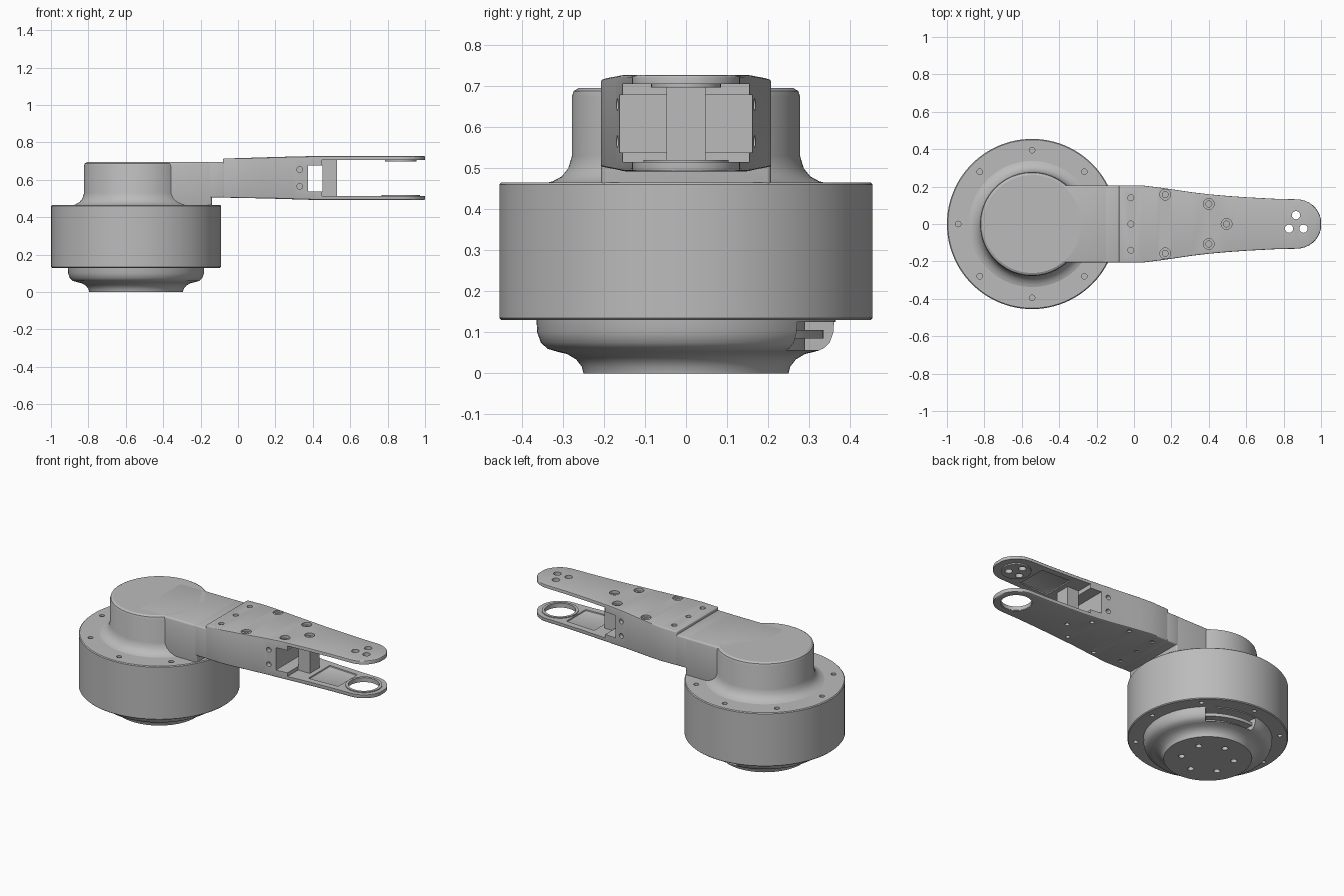
import bpy, bmesh
from math import sin, cos, radians, pi
from mathutils import Matrix, Vector

cube = bpy.data.objects.get("Cube")
if cube:
    bpy.data.objects.remove(cube)

metal = bpy.data.materials.new("grey_metal")
metal.use_nodes = True
GREY = (0.5, 0.5, 0.5, 1)
metal.diffuse_color = GREY
metal.node_tree.nodes["Principled BSDF"].inputs["Base Color"].default_value = GREY

AXIS = -0.545   # x of the motor axis
EYE = 0.87      # x of the fork eye centre


def finish(bm, name):
    bmesh.ops.recalc_face_normals(bm, faces=bm.faces)
    mesh = bpy.data.meshes.new(name)
    bm.to_mesh(mesh)
    bm.free()
    mesh.materials.append(metal)
    ob = bpy.data.objects.new(name, mesh)
    bpy.context.collection.objects.link(ob)
    return ob


def skin(name, rings):
    """Join closed rings of points into a capped solid."""
    bm = bmesh.new()
    loops = [[bm.verts.new(p) for p in ring] for ring in rings]
    n = len(loops[0])
    for a, b in zip(loops, loops[1:]):
        for i in range(n):
            j = (i + 1) % n
            bm.faces.new((a[i], a[j], b[j], b[i]))
    bm.faces.new(loops[0])
    bm.faces.new(loops[-1])
    return finish(bm, name)


def lathe(name, profile, n=96):
    return skin(name, [[(AXIS + r * cos(2 * pi * i / n), r * sin(2 * pi * i / n), z)
                        for i in range(n)] for r, z in profile])


def prism(name, outline, z0, z1):
    return skin(name, [[(x, y, z) for x, y in outline] for z in (z0, z1)])


def box(name, x0, x1, y0, y1, z0, z1):
    return prism(name, [(x0, y0), (x1, y0), (x1, y1), (x0, y1)], z0, z1)


def rods(name, spots, r, lo, hi, along_y=False, n=20):
    """Parallel cylinders; spots are (x, y), or (x, z) when along y."""
    bm = bmesh.new()
    mid = (lo + hi) / 2
    for u, v in spots:
        if along_y:
            m = Matrix.Translation((u, mid, v)) @ Matrix.Rotation(pi / 2, 4, 'X')
        else:
            m = Matrix.Translation((u, v, mid))
        bmesh.ops.create_cone(bm, cap_ends=True, segments=n, radius1=r,
                              radius2=r, depth=hi - lo, matrix=m)
    return finish(bm, name)


def apply(ob, mod):
    bpy.context.view_layer.objects.active = ob
    bpy.ops.object.modifier_apply(modifier=mod.name)


def bevel(ob, width, segments=3, angle=40):
    mod = ob.modifiers.new("bevel", 'BEVEL')
    mod.width, mod.segments = width, segments
    mod.limit_method, mod.angle_limit = 'ANGLE', radians(angle)
    apply(ob, mod)
    return ob


def cut(ob, cutter):
    cutter.hide_render = True
    mod = ob.modifiers.new("cut", 'BOOLEAN')
    mod.operation, mod.solver, mod.object = 'DIFFERENCE', 'EXACT', cutter
    apply(ob, mod)
    bpy.data.objects.remove(cutter)


def smooth(ob):
    bpy.ops.object.select_all(action='DESELECT')
    ob.select_set(True)
    bpy.context.view_layer.objects.active = ob
    bpy.ops.object.shade_smooth_by_angle(angle=radians(30))


def ring_spots(r, count, start=0.0, skip=()):
    return [(AXIS + r * cos(start + 2 * pi * i / count), r * sin(start + 2 * pi * i / count))
            for i in range(count) if i not in skip]


# Motor drum with bolt circles on both faces
drum = lathe("motor_drum", [(0.45, 0.13), (0.455, 0.135), (0.455, 0.46), (0.45, 0.465)])
cut(drum, rods("top_bolts", ring_spots(0.395, 8, skip=(0,)), 0.015, 0.43, 0.5))
cut(drum, rods("bottom_bolts", ring_spots(0.41, 8), 0.014, 0.1, 0.16))

# Flared base with a connector slot and mounting holes
base = lathe("base_flange", [(0.25, 0), (0.254, 0.016), (0.268, 0.034), (0.29, 0.047),
                             (0.315, 0.053), (0.338, 0.06), (0.354, 0.075),
                             (0.363, 0.1), (0.365, 0.14)])
arc = [radians(48 + 5 * i) for i in range(11)]
slot = ([(AXIS + 0.42 * cos(a), 0.42 * sin(a)) for a in arc]
        + [(AXIS + 0.29 * cos(a), 0.29 * sin(a)) for a in reversed(arc)])
cut(base, prism("slot_cutter", slot, 0.057, 0.125))
cut(base, rods("mount_holes", ring_spots(0.15, 6, radians(30)), 0.018, -0.02, 0.03))
shelf = [(AXIS + (p[0] - AXIS) * 0.8, p[1] * 0.8) for p in slot[:11]] + slot[11:]
slot_shelf = prism("slot_shelf", shelf, 0.085, 0.105)

# Round upper housing with a fillet at its foot
housing = lathe("upper_housing", [(0.345, 0.463), (0.325, 0.468), (0.303, 0.48), (0.287, 0.5),
                                  (0.278, 0.53), (0.278, 0.675), (0.274, 0.688), (0.262, 0.695)])

# Neck joining the housing to the arm
neck = bevel(box("neck", AXIS, -0.14, -0.207, 0.207, 0.455, 0.695), 0.01)
neck_end = bevel(box("neck_end", -0.17, -0.07, -0.207, 0.207, 0.505, 0.695), 0.008)

# Tapered arm: (x, half width, bottom, top), then a round tip
stations = [(-0.08, 0.207, 0.505, 0.714), (0.04, 0.207, 0.503, 0.717),
            (0.12, 0.197, 0.501, 0.72), (0.2, 0.186, 0.499, 0.722),
            (0.3, 0.171, 0.496, 0.725), (0.4, 0.159, 0.493, 0.727),
            (0.5, 0.15, 0.492, 0.727), (0.6, 0.143, 0.492, 0.727), (0.75, 0.135, 0.492, 0.727)]
for step in range(9):
    t = radians(10 * step)
    stations.append((EYE + 0.132 * sin(t), 0.132 * cos(t), 0.492, 0.727))
arm = skin("fork_arm", [[(x, -w, lo), (x, w, lo), (x, w, hi), (x, -w, hi)]
                        for x, w, lo, hi in stations])
bevel(arm, 0.01, 3)

# Fork gap, side window and the notches that leave a centre post
cut(arm, box("fork_gap", 0.53, 1.2, -0.4, 0.4, 0.515, 0.705))
cut(arm, box("side_window", 0.375, 0.451, -0.4, 0.4, 0.538, 0.678))
for s in (-1, 1):
    cut(arm, box("post_notch", 0.45, 0.54, min(s * 0.048, s * 0.4), max(s * 0.048, s * 0.4),
                 0.515, 0.705))

# Shallow lightening pockets inside both fork plates
pocket = [(0.56, -0.105), (0.76, -0.095), (0.76, 0.095), (0.56, 0.105)]
for z0, z1 in ((0.507, 0.53), (0.69, 0.713)):
    cutter = prism("pocket_cutter", pocket, z0, z1)
    cut(arm, bevel(cutter, 0.006, 2))

# Lower eye, upper pin holes and screw holes
cut(arm, rods("eye_hole", [(EYE, 0)], 0.09, 0.45, 0.6, n=48))
pins = [(0.866, 0.047), (0.829, -0.025), (0.906, -0.025)]
cut(arm, rods("pin_holes", pins, 0.022, 0.65, 0.8))
sunk = [(0.167, 0.157), (0.167, -0.157), (0.4, 0.107), (0.4, -0.107), (0.495, 0)]
plain = [(-0.017, y) for y in (-0.14, 0, 0.14)]
cut(arm, rods("countersinks", sunk, 0.029, 0.71, 0.8))
cut(arm, rods("screw_holes", sunk + plain, 0.016, 0.685, 0.8))
cut(arm, rods("lower_screw_holes", sunk + plain, 0.013, 0.4, 0.512))
side = [(0.33, 0.565), (0.33, 0.655)]
for lo, hi in ((-0.3, -0.14), (0.14, 0.3)):
    cut(arm, rods("side_bolts", side, 0.015, lo, hi, along_y=True))

# Raised pads around the eye, inside the fork
upper_pad = rods("upper_eye_pad", [(EYE, 0)], 0.085, 0.697, 0.71, n=48)
cut(upper_pad, rods("pad_holes", pins, 0.022, 0.65, 0.8))
lower_rim = rods("lower_eye_rim", [(EYE, 0)], 0.104, 0.496, 0.52, n=48)
cut(lower_rim, rods("rim_hole", [(EYE, 0)], 0.088, 0.45, 0.6, n=48))

for part in (drum, base, slot_shelf, housing, neck, neck_end, arm, upper_pad, lower_rim):
    smooth(part)
